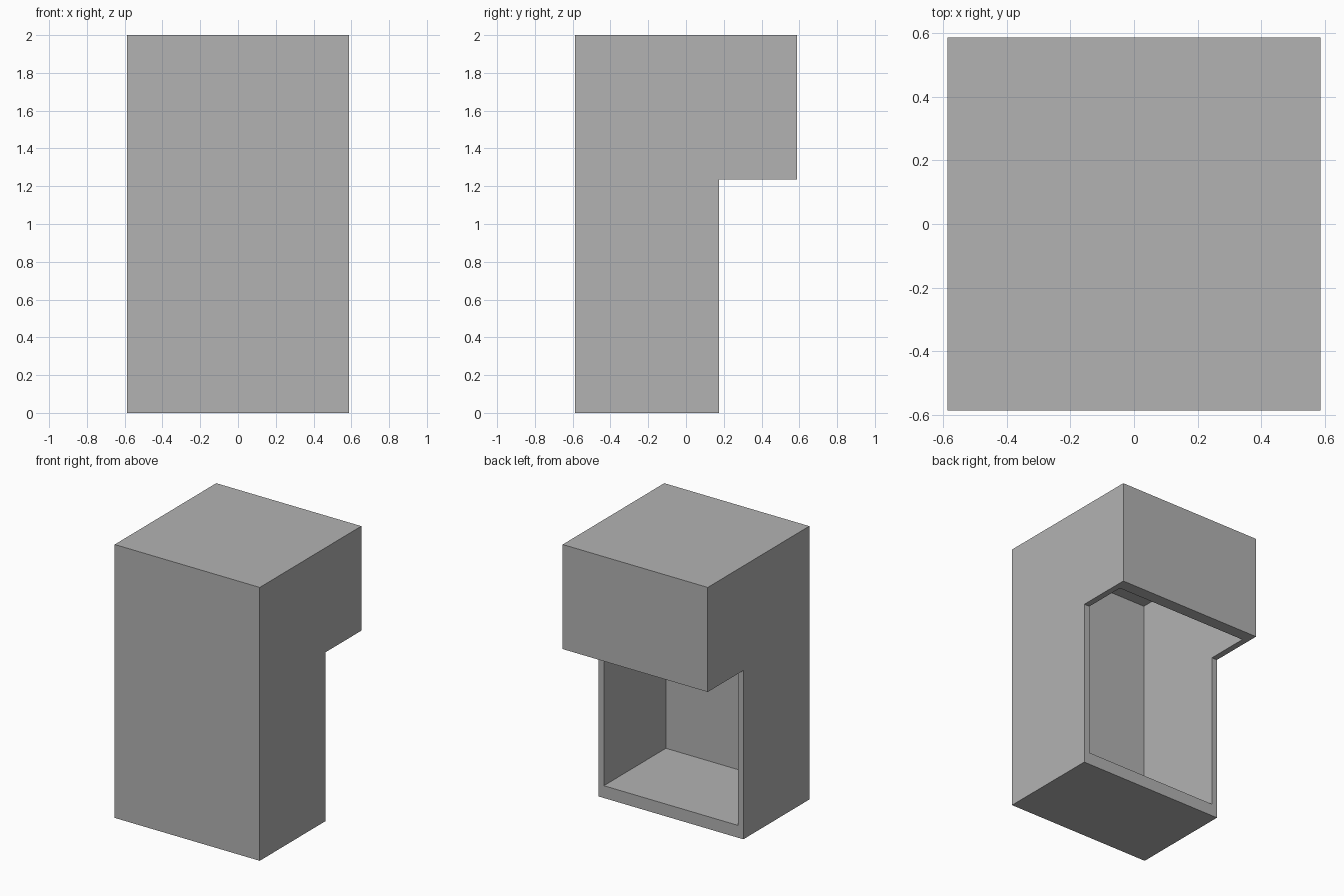
import bpy
import bmesh

cube = bpy.data.objects.get("Cube")
if cube:
    bpy.data.objects.remove(cube, do_unlink=True)

HALF = 0.587      # half of the square footprint
HEIGHT = 2.0
WALL = 0.045      # front, side and top walls
THICK = 0.09      # floor and rear wall
STEP_Y = 0.175    # rear edge of the lower body
STEP_Z = 1.235    # underside of the overhang

grey = bpy.data.materials.new("plain grey")
grey.use_nodes = True
colour = (0.45, 0.45, 0.45, 1)
grey.diffuse_color = colour
grey.node_tree.nodes["Principled BSDF"].inputs["Base Color"].default_value = colour


def extrude_profile(name, profile, half_width):
    """Extrude a side (y, z) profile symmetrically along x."""
    bm = bmesh.new()
    face = bm.faces.new([bm.verts.new((-half_width, y, z)) for y, z in profile])
    result = bmesh.ops.extrude_face_region(bm, geom=[face])
    moved = [v for v in result["geom"] if isinstance(v, bmesh.types.BMVert)]
    bmesh.ops.translate(bm, verts=moved, vec=(2 * half_width, 0, 0))
    bmesh.ops.recalc_face_normals(bm, faces=bm.faces)
    mesh = bpy.data.meshes.new(name)
    bm.to_mesh(mesh)
    bm.free()
    mesh.materials.append(grey)
    obj = bpy.data.objects.new(name, mesh)
    bpy.context.collection.objects.link(obj)
    return obj


# Outer shell with the overhanging upper part
shell = extrude_profile("cabinet_shell", [
    (-HALF, 0), (STEP_Y, 0), (STEP_Y, STEP_Z),
    (HALF, STEP_Z), (HALF, HEIGHT), (-HALF, HEIGHT)], HALF)

# Interior space, which breaks through the lower back and the overhang underside
front, back = -HALF + WALL, HALF - THICK
floor, ceiling = THICK, HEIGHT - WALL
cavity = extrude_profile("cavity_cutter", [
    (front, floor), (back, floor), (back, ceiling), (front, ceiling)], HALF - WALL)
cavity.hide_render = True

# Hollow the shell, then discard the cutter
cut = shell.modifiers.new("hollow", "BOOLEAN")
cut.operation = "DIFFERENCE"
cut.solver = "EXACT"
cut.object = cavity
bpy.context.view_layer.objects.active = shell
shell.select_set(True)
bpy.ops.object.modifier_apply(modifier=cut.name)
bpy.data.objects.remove(cavity, do_unlink=True)
